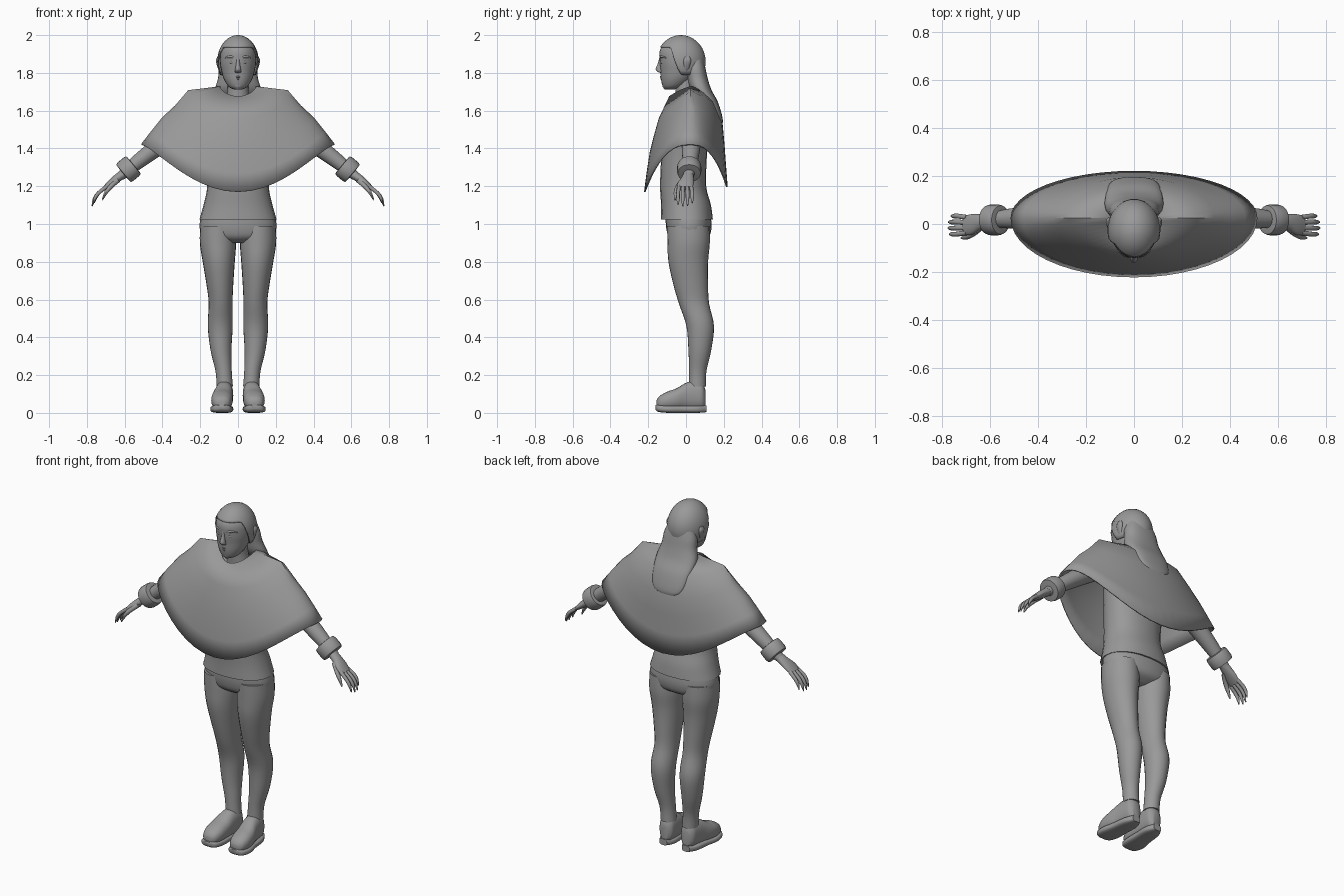
import bpy, bmesh, math
from mathutils import Vector as V

grey = bpy.data.materials.new("plain grey")
grey.diffuse_color = (0.32, 0.32, 0.32, 1)
X, Y, Z = V((1, 0, 0)), V((0, 1, 0)), V((0, 0, 1))


def skin(name, rings, caps=True, mirror=False, thick=0, angle=40):
    """Join closed rings of points into one smooth surface."""
    bm = bmesh.new()
    rows = [[bm.verts.new(p) for p in r] for r in rings]
    n = len(rows[0])
    for a, b in zip(rows, rows[1:]):
        for i in range(n):
            j = (i + 1) % n
            bm.faces.new((a[i], a[j], b[j], b[i]))
    if caps:
        bm.faces.new(rows[0])
        bm.faces.new(rows[-1])
    bmesh.ops.remove_doubles(bm, verts=bm.verts, dist=1e-5)
    bmesh.ops.recalc_face_normals(bm, faces=bm.faces)
    for f in bm.faces:
        f.smooth = True
    me = bpy.data.meshes.new(name)
    bm.to_mesh(me)
    bm.free()
    me.set_sharp_from_angle(angle=math.radians(angle))
    me.materials.append(grey)
    ob = bpy.data.objects.new(name, me)
    bpy.context.collection.objects.link(ob)
    if thick:
        m = ob.modifiers.new("thickness", 'SOLIDIFY')
        m.thickness, m.offset = thick, 0
    if mirror:
        ob.modifiers.new("mirror", 'MIRROR')
    return ob


def catmull(a, b, c, d, t):
    return [0.5 * (2*q + (r-p)*t + (2*p - 5*q + 4*r - s)*t*t + (3*q - p - 3*r + s)*t**3)
            for p, q, r, s in zip(a, b, c, d)]


def loft(name, keys, u=X, v=Y, n=24, sub=4, power=1.0, **kw):
    """Keys are (x, y, z, radius along u, radius along v), smoothed in between."""
    k = [keys[0]] + list(keys) + [keys[-1]]
    path = [catmull(*k[i:i + 4], s / sub) for i in range(len(keys) - 1) for s in range(sub)]
    path.append(keys[-1])
    rings = []
    for x, y, z, a, b in path:
        ring = []
        for i in range(n):
            t = math.tau * i / n
            c, s = math.cos(t), math.sin(t)
            c = math.copysign(abs(c) ** power, c)
            s = math.copysign(abs(s) ** power, s)
            ring.append(V((x, y, z)) + u * (a * c) + v * (b * s))
        rings.append(ring)
    return skin(name, rings, **kw)


# Body and trousers
loft("shirt", [(0, .005, 1.025, .204, .137), (0, 0, 1.1, .183, .132), (0, -.015, 1.2, .163, .122),
               (0, -.01, 1.35, .17, .12), (0, .01, 1.5, .19, .11), (0, .02, 1.62, .16, .075),
               (0, .02, 1.68, .06, .05)], power=.9)
loft("hips", [(0, .012, 1.035, .198, .12), (0, .015, .98, .203, .12),
              (0, .015, .93, .18, .105), (0, .01, .9, .1, .06)], power=.9)
loft("trouser_leg", [(.108, .012, .99, .092, .112), (.106, .014, .9, .096, .112),
                     (.102, .012, .8, .085, .105), (.096, .025, .68, .071, .092),
                     (.092, .042, .58, .063, .08), (.094, .075, .46, .066, .073),
                     (.09, .073, .33, .055, .06), (.076, .062, .22, .043, .046),
                     (.07, .06, .14, .043, .045)], mirror=True)

# Shoes
loft("shoe", [(.087, -.155, .05, .02, .018), (.087, -.14, .055, .042, .034), (.086, -.1, .064, .055, .048),
              (.083, -.05, .073, .056, .057), (.076, .0, .087, .05, .072), (.072, .045, .092, .047, .077),
              (.07, .085, .09, .042, .07), (.07, .103, .075, .022, .045)], v=Z, power=.85, mirror=True)
loft("sole", [(.088, -.162, .03, .02, .012), (.088, -.145, .024, .048, .019), (.087, -.09, .02, .06, .02),
              (.08, -.02, .02, .053, .02), (.074, .06, .02, .048, .02), (.073, .108, .022, .025, .018)],
     v=Z, power=.65, mirror=True)

# Arms, cuffs and hands
D = V((.77, 0, -.64))
P = V((.64, 0, .77))
loft("arm", [(.17, .03, 1.58, .06, .06), (.32, .03, 1.485, .056, .055), (.47, .025, 1.375, .046, .044),
             (.56, .02, 1.305, .036, .036), (.62, .015, 1.255, .027, .024)], u=Y, v=P, mirror=True)
cuff = [(-.036, .05), (-.034, .06), (-.02, .064), (.02, .064), (.034, .06), (.036, .04)]
loft("cuff", [(.58 + D.x * o, .017, 1.29 + D.z * o, r, r) for o, r in cuff],
     u=Y, v=P, sub=1, mirror=True)
loft("palm", [(.6, .015, 1.27, .026, .024), (.64, .008, 1.242, .033, .022), (.675, -.002, 1.215, .043, .018),
              (.705, -.006, 1.19, .04, .012)], u=Y, v=P, mirror=True)
for i, reach in enumerate((.93, 1, .98, .84)):
    y = -.036 + i * .021
    y2 = y - .006 + i * .004
    loft("finger", [(.695, y, 1.198, .011, .011), (.695 + .045 * reach, y2, 1.198 - .035 * reach, .010, .010),
                    (.695 + .068 * reach, y2, 1.198 - .068 * reach, .009, .009),
                    (.695 + .078 * reach, y2, 1.198 - .103 * reach, .003, .003)],
         u=Y, v=P, n=10, sub=3, mirror=True)
loft("thumb", [(.635, -.012, 1.235, .016, .016), (.672, -.042, 1.2, .014, .013), (.7, -.054, 1.165, .011, .01),
               (.718, -.058, 1.128, .004, .004)], u=Y, v=P, n=10, sub=3, mirror=True)

# Poncho: half width, front and back reach, then side, front and back height
levels = [(.095, .085, .075, 1.725, 1.675, 1.73, 1.4), (.262, .14, .15, 1.705, 1.56, 1.64, .9),
          (.33, .168, .19, 1.625, 1.46, 1.53, 1.3), (.4, .188, .2, 1.56, 1.38, 1.42, 1.6),
          (.46, .205, .208, 1.485, 1.27, 1.31, 2.1), (.51, .218, .217, 1.42, 1.17, 1.195, 2.6)]
rings = []
for w, front, back, zs, zf, zb, p in levels:
    ring = []
    for i in range(48):
        t = math.tau * i / 48
        c, s = math.cos(t), math.sin(t)
        reach, zm = (front, zf) if s < 0 else (back, zb)
        ring.append((w * c, reach * s + .025 * (1 - abs(s)), zs + (zm - zs) * abs(s) ** p))
    rings.append(ring)
skin("poncho", rings, caps=False, thick=.008, angle=50)

# Neck and head
loft("neck", [(0, .01, 1.62, .075, .06), (0, 0, 1.7, .056, .055), (0, -.005, 1.79, .055, .055)])
loft("head", [(0, -.085, 1.712, .022, .022), (0, -.068, 1.728, .05, .055), (0, -.05, 1.765, .074, .082),
              (0, -.035, 1.81, .088, .1), (0, -.03, 1.86, .096, .11), (0, -.03, 1.92, .09, .108),
              (0, -.03, 1.965, .058, .07), (0, -.03, 1.98, .01, .01)])
loft("nose", [(0, -.13, 1.88, .009, .012), (0, -.137, 1.85, .01, .012), (0, -.142, 1.82, .015, .019),
              (0, -.135, 1.805, .017, .014), (0, -.13, 1.8, .006, .006)], n=12)
for name, z, y, w in (("upper_lip", 1.779, -.127, .026), ("lower_lip", 1.768, -.125, .022)):
    loft(name, [(-w, y + .016, z, .004, .003), (0, y, z, .011, .007), (w, y + .016, z, .004, .003)],
         u=Y, v=Z, n=10)
loft("chin", [(0, -.105, 1.712, .012, .008), (0, -.11, 1.73, .024, .015), (0, -.115, 1.75, .012, .008)], n=14)
loft("eye", [(.022, -.127, 1.855, .002, .002), (.031, -.126, 1.856, .008, .007), (.041, -.121, 1.857, .01, .009),
             (.051, -.113, 1.857, .008, .007), (.06, -.107, 1.856, .002, .002)], u=Y, v=Z, n=14, mirror=True)
loft("eyebrow", [(.015, -.134, 1.88, .004, .004), (.04, -.128, 1.886, .008, .007),
                 (.07, -.108, 1.88, .004, .003)], u=Y, v=Z, n=10, mirror=True)
loft("ear", [(.091, .0, 1.805, .006, .008), (.099, .002, 1.83, .01, .016), (.105, .006, 1.865, .012, .021),
             (.103, .006, 1.887, .006, .012)], n=14, mirror=True)

# Hair: cap with a raised hairline, and the long fall down the back
rings = []
for r in range(13):
    ring = []
    for i in range(48):
        t = math.tau * i / 48
        e = min(1, max(0, (-math.sin(t) + .05) / .6))
        low = 1.79 + .145 * e * e * (3 - 2 * e)
        phi = (r / 12) * math.acos((low - 1.86) / .137)
        w = math.sin(phi)
        ring.append((.107 * w * math.cos(t), -.027 + .128 * w * math.sin(t), 1.86 + .137 * math.cos(phi)))
    rings.append(ring)
skin("hair_cap", rings, caps=False, thick=.006)
loft("hair_fall", [(0, .04, 1.9, .07, .045), (0, .05, 1.83, .098, .052), (0, .06, 1.77, .106, .055),
                   (0, .08, 1.71, .122, .055), (0, .122, 1.65, .117, .045), (0, .155, 1.59, .106, .032),
                   (0, .175, 1.55, .085, .02), (0, .183, 1.53, .05, .01)], power=.85)
